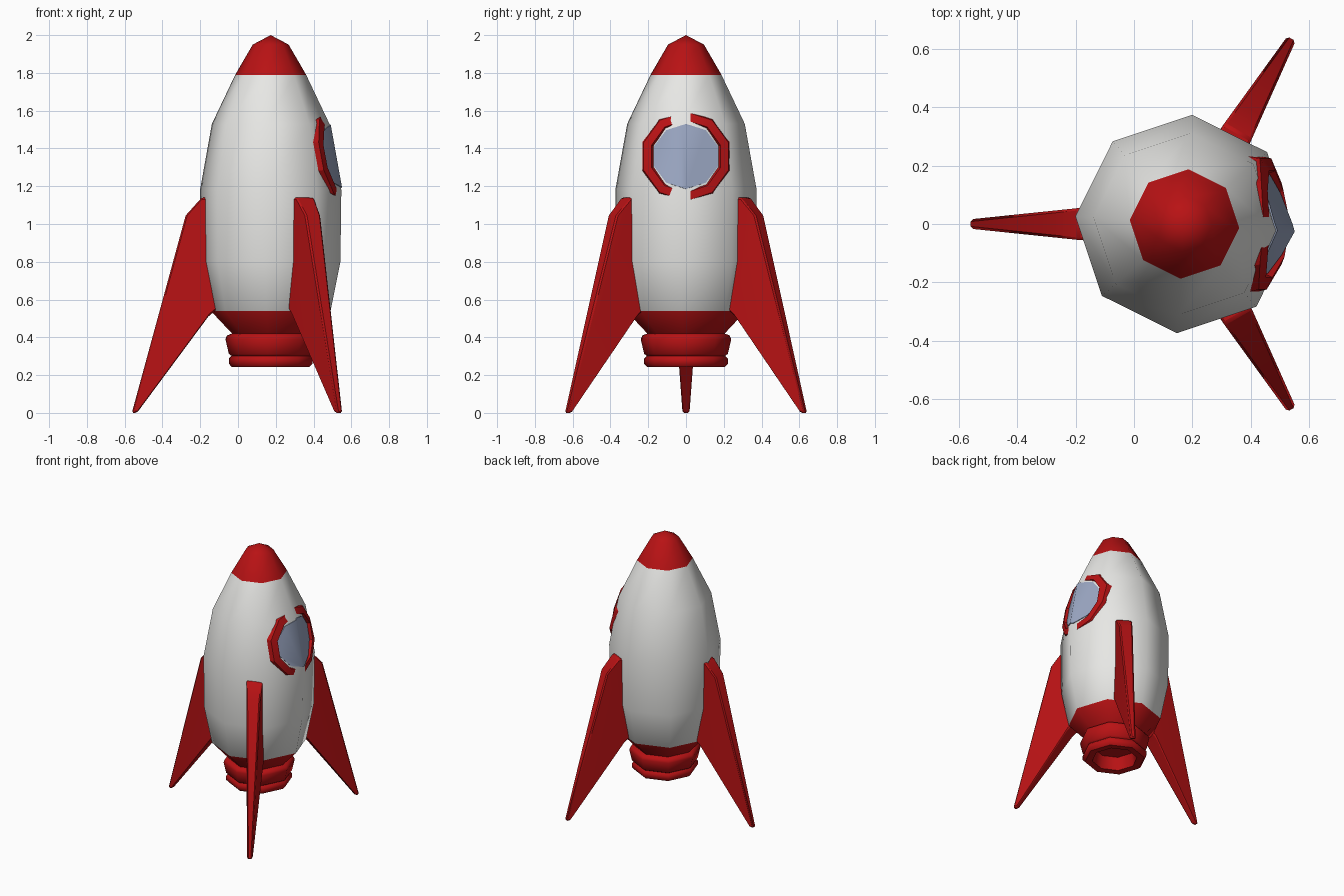
import bpy, bmesh, math
from mathutils import Vector
from mathutils.bvhtree import BVHTree

if "Cube" in bpy.data.objects:
    bpy.data.objects.remove(bpy.data.objects["Cube"])

CX = 0.173                    # hull axis
TWIST = math.radians(-4)      # rotation of the eight-sided hull


def material(name, rgb):
    m = bpy.data.materials.new(name)
    m.diffuse_color = (*rgb, 1)
    m.use_nodes = True
    m.node_tree.nodes["Principled BSDF"].inputs["Base Color"].default_value = m.diffuse_color
    return m


RED = material("red", (0.48, 0.006, 0.007))
WHITE = material("white", (0.80, 0.80, 0.78))
BLUE = material("window blue", (0.33, 0.39, 0.55))


def finish(bm, name, mats, angle):
    bmesh.ops.recalc_face_normals(bm, faces=bm.faces)
    me = bpy.data.meshes.new(name)
    bm.to_mesh(me)
    bm.free()
    ob = bpy.data.objects.new(name, me)
    bpy.context.collection.objects.link(ob)
    for m in mats:
        me.materials.append(m)
    bpy.ops.object.select_all(action='DESELECT')
    ob.select_set(True)
    bpy.context.view_layer.objects.active = ob
    bpy.ops.object.shade_smooth_by_angle(angle=math.radians(angle))
    return ob


# Hull with nozzle and nose: one lathed profile (radius, height)
profile = [(0.14, 0.34), (0.155, 0.245), (0.205, 0.242), (0.222, 0.26), (0.222, 0.288),
           (0.208, 0.302), (0.222, 0.312), (0.24, 0.39), (0.232, 0.41), (0.205, 0.42),
           (0.318, 0.54), (0.37, 0.80), (0.375, 1.18), (0.312, 1.53),
           (0.188, 1.79), (0.168, 1.825), (0.095, 1.95)]
bm = bmesh.new()
rings = []
for r, z in profile:
    rings.append([bm.verts.new((CX + r * math.cos(TWIST + k * math.pi / 4),
                                r * math.sin(TWIST + k * math.pi / 4), z)) for k in range(8)])
for a, b in zip(rings, rings[1:]):
    for k in range(8):
        j = (k + 1) % 8
        bm.faces.new((a[k], a[j], b[j], b[k]))
bm.faces.new(rings[0])
tip = bm.verts.new((CX, 0, 2.0))
for k in range(8):
    bm.faces.new((rings[-1][k], rings[-1][(k + 1) % 8], tip))
for f in bm.faces:
    f.material_index = 1 if 0.54 < f.calc_center_median().z < 1.79 else 0
bmesh.ops.recalc_face_normals(bm, faces=bm.faces)
tree = BVHTree.FromBMesh(bm)
finish(bm, "hull", [RED, WHITE], 50)


def on_hull(y, z, off):
    """Project a point of the yz plane onto the +x side of the hull."""
    hit = tree.ray_cast(Vector((2, y, z)), Vector((-1, 0, 0)))[0]
    return Vector((hit.x + off, y, z))


# Window frame: ten-sided ring wrapped on the hull
WZ = 1.358
section = [(0.252, -0.03), (0.236, 0.03), (0.192, 0.032), (0.17, -0.03)]
bm = bmesh.new()
loops = []
for i in range(10):
    a = i * math.pi / 5
    s, c = math.sin(a), math.cos(a)
    lift = abs(s)
    loops.append([bm.verts.new(on_hull(r * s, WZ + r * c,
                                       o * lift - 0.003 if o > 0 else o)) for r, o in section])
for i in range(10):
    a, b = loops[i], loops[(i + 1) % 10]
    for k in range(4):
        j = (k + 1) % 4
        bm.faces.new((a[k], a[j], b[j], b[k]))
finish(bm, "window_frame", [RED], 30)

# Window glass: thin plate folded along the hull edge
bm = bmesh.new()
bm.faces.new([bm.verts.new((0, 0.178 * math.sin(i * math.pi / 5), WZ + 0.172 * math.cos(i * math.pi / 5)))
              for i in range(10)])
p = Vector((0, 0.375 * math.sin(TWIST), 1.18))
q = Vector((0, 0.312 * math.sin(TWIST), 1.53))
d = q - p
bmesh.ops.bisect_plane(bm, geom=bm.verts[:] + bm.edges[:] + bm.faces[:], plane_co=p,
                       plane_no=Vector((0, d.z, -d.y)))
for v in bm.verts:
    v.co = on_hull(v.co.y, v.co.z, 0.006)
bmesh.ops.recalc_face_normals(bm, faces=bm.faces)
bmesh.ops.solidify(bm, geom=bm.faces[:], thickness=0.005)
finish(bm, "window_glass", [BLUE], 50)

# Three fins: outline (radius, height), thinner towards the tip
outline = [(0.27, 0.56), (0.33, 0.51), (0.708, 0.0), (0.735, 0.0),
           (0.45, 1.045), (0.365, 1.14), (0.27, 1.14)]
for n, deg in enumerate((180, 60, -60), 1):
    t = math.radians(deg)
    out, side = Vector((math.cos(t), math.sin(t), 0)), Vector((-math.sin(t), math.cos(t), 0))
    bm = bmesh.new()
    sides = []
    for sgn in (-1, 1):
        row = []
        for r, z in outline:
            half = 0.057 - 0.041 * max(0, r - 0.34) / 0.395
            row.append(bm.verts.new(Vector((CX, 0, z)) + out * r + side * half * sgn))
        sides.append(row)
        bmesh.ops.triangulate(bm, faces=[bm.faces.new(row)])
    for k in range(len(outline)):
        j = (k + 1) % len(outline)
        bm.faces.new((sides[0][k], sides[0][j], sides[1][j], sides[1][k]))
    fin = finish(bm, f"fin_{n}", [RED], 30)
    bev = fin.modifiers.new("edge", 'BEVEL')
    bev.width = 0.008
    bev.segments = 1
    bev.limit_method = 'ANGLE'
    bev.angle_limit = math.radians(40)
